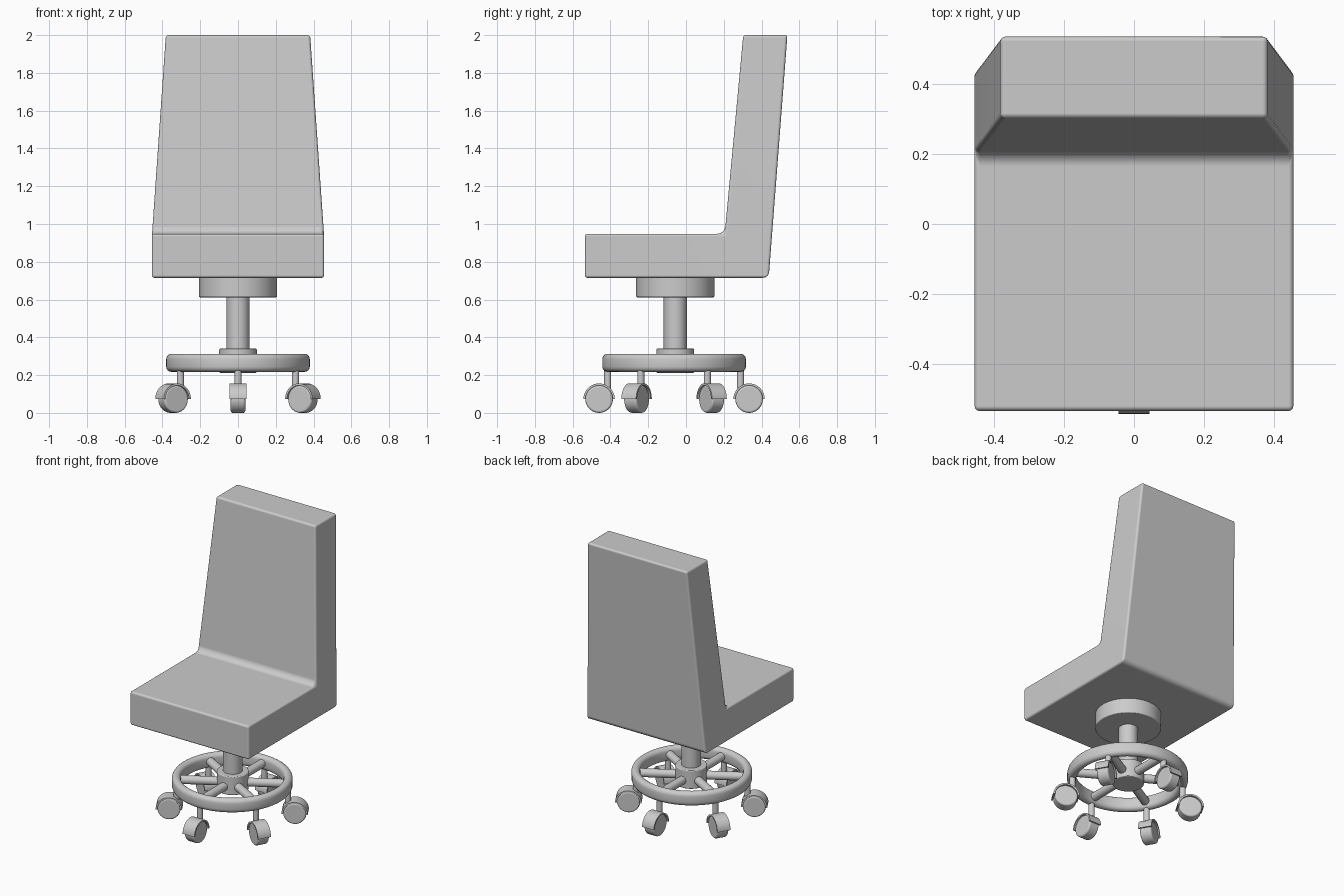
import bpy, bmesh, math
from mathutils import Matrix, Vector

cube = bpy.data.objects.get("Cube")
if cube:
    bpy.data.objects.remove(cube, do_unlink=True)

grey = bpy.data.materials.new("plain grey")
grey.use_nodes = True
colour = (0.6, 0.6, 0.6, 1)
grey.diffuse_color = colour
grey.node_tree.nodes["Principled BSDF"].inputs["Base Color"].default_value = colour

COLUMN = Matrix.Translation((0, -0.057, 0))
BASE = Matrix.Translation((0, -0.063, 0))


def finish(name, bm, matrix=Matrix(), bevel=0, weighted=False):
    """Turn a bmesh into a shaded object with optional rounded edges."""
    bmesh.ops.recalc_face_normals(bm, faces=bm.faces)
    mesh = bpy.data.meshes.new(name)
    bm.to_mesh(mesh)
    bm.free()
    mesh.materials.append(grey)
    obj = bpy.data.objects.new(name, mesh)
    obj.matrix_world = matrix
    bpy.context.collection.objects.link(obj)
    bpy.ops.object.select_all(action="DESELECT")
    obj.select_set(True)
    bpy.context.view_layer.objects.active = obj
    bpy.ops.object.shade_smooth_by_angle(angle=math.radians(40))
    if bevel:
        mod = obj.modifiers.new("rounded edges", "BEVEL")
        mod.width = bevel
        mod.segments = 4
        mod.limit_method = "WEIGHT" if weighted else "ANGLE"
        mod.harden_normals = True
    return obj


def cylinder(name, radius, low, high, matrix, bevel=0, sides=40):
    bm = bmesh.new()
    bmesh.ops.create_cone(bm, cap_ends=True, segments=sides, radius1=radius,
                          radius2=radius, depth=high - low,
                          matrix=Matrix.Translation((0, 0, (low + high) / 2)))
    return finish(name, bm, matrix, bevel)


def arc(radius, start, end, steps):
    angles = [math.radians(start + (end - start) * i / steps) for i in range(steps + 1)]
    return [(radius * math.cos(a), radius * math.sin(a)) for a in angles]


# Seat and tapered back: one side profile as (y, z, half width)
outline = [(-0.535, 0.715, 0.456), (0.438, 0.715, 0.456), (0.537, 2.0, 0.382),
           (0.303, 2.0, 0.382), (0.205, 0.948, 0.456), (-0.535, 0.948, 0.456)]
bm = bmesh.new()
sides = [[bm.verts.new((s * w, y, z)) for y, z, w in outline] for s in (-1, 1)]
for v in sides:
    bm.faces.new((v[0], v[1], v[4], v[5]))
    bm.faces.new((v[1], v[2], v[3], v[4]))
left, right = sides
for i in range(len(outline)):
    j = (i + 1) % len(outline)
    bm.faces.new((left[i], left[j], right[j], right[i]))
weight = bm.edges.layers.float.new("bevel_weight_edge")
for edge in bm.edges:
    edge[weight] = 0.35
for v in sides:
    bm.edges.get((v[1], v[4]))[weight] = 0
bm.edges.get((left[4], right[4]))[weight] = 1
bm.edges.get((left[1], right[1]))[weight] = 0.8
finish("seat_and_back", bm, bevel=0.04, weighted=True)

# Support under the seat
cylinder("seat_mount", 0.207, 0.612, 0.72, COLUMN, 0.006, 64)
cylinder("column", 0.061, 0.3, 0.63, COLUMN)
cylinder("hub", 0.1, 0.212, 0.34, COLUMN, 0.006)

# Foot ring: an upright capsule section spun round the centre
bm = bmesh.new()
section = [(x, z + 0.02) for x, z in arc(0.028, 0, 180, 8)]
section += [(x, z - 0.02) for x, z in arc(0.028, 180, 360, 8)]
verts = [bm.verts.new((0.352 + x, 0, 0.265 + z)) for x, z in section]
edges = [bm.edges.new((verts[i - 1], verts[i])) for i in range(len(verts))]
bmesh.ops.spin(bm, geom=verts + edges, cent=(0, 0, 0), axis=(0, 0, 1),
               angle=math.tau, steps=72, use_merge=True)
bmesh.ops.remove_doubles(bm, verts=bm.verts, dist=0.0001)
finish("foot_ring", bm, BASE)

# Six spokes, each with a caster below its outer end
for n in range(6):
    turn = BASE @ Matrix.Rotation(math.radians(60 * n - 90), 4, "Z")
    spoke = turn @ Matrix.Translation((0, 0, 0.265)) @ Matrix.Rotation(math.pi / 2, 4, "Y")
    cylinder(f"spoke_{n + 1}", 0.028, 0.06, 0.345, spoke, sides=20)
    stem = turn @ Matrix.Translation((0.352, 0, 0))
    cylinder(f"caster_stem_{n + 1}", 0.019, 0.13, 0.26, stem, sides=20)

    axle = turn @ Matrix.Translation((0.397, 0, 0.073)) @ Matrix.Rotation(math.pi / 2, 4, "X")
    cylinder(f"caster_wheel_{n + 1}", 0.073, -0.039, 0.039, axle, 0.012, 36)

    # Arched fender over the upper half of the wheel
    bm = bmesh.new()
    shape = arc(0.083, 0, 180, 20) + arc(0.072, 180, 0, 20)
    face = bm.faces.new([bm.verts.new((x, y, -0.045)) for x, y in shape])
    new = bmesh.ops.extrude_face_region(bm, geom=[face])["geom"]
    bmesh.ops.translate(bm, vec=Vector((0, 0, 0.09)),
                        verts=[g for g in new if isinstance(g, bmesh.types.BMVert)])
    finish(f"caster_fender_{n + 1}", bm, axle)
